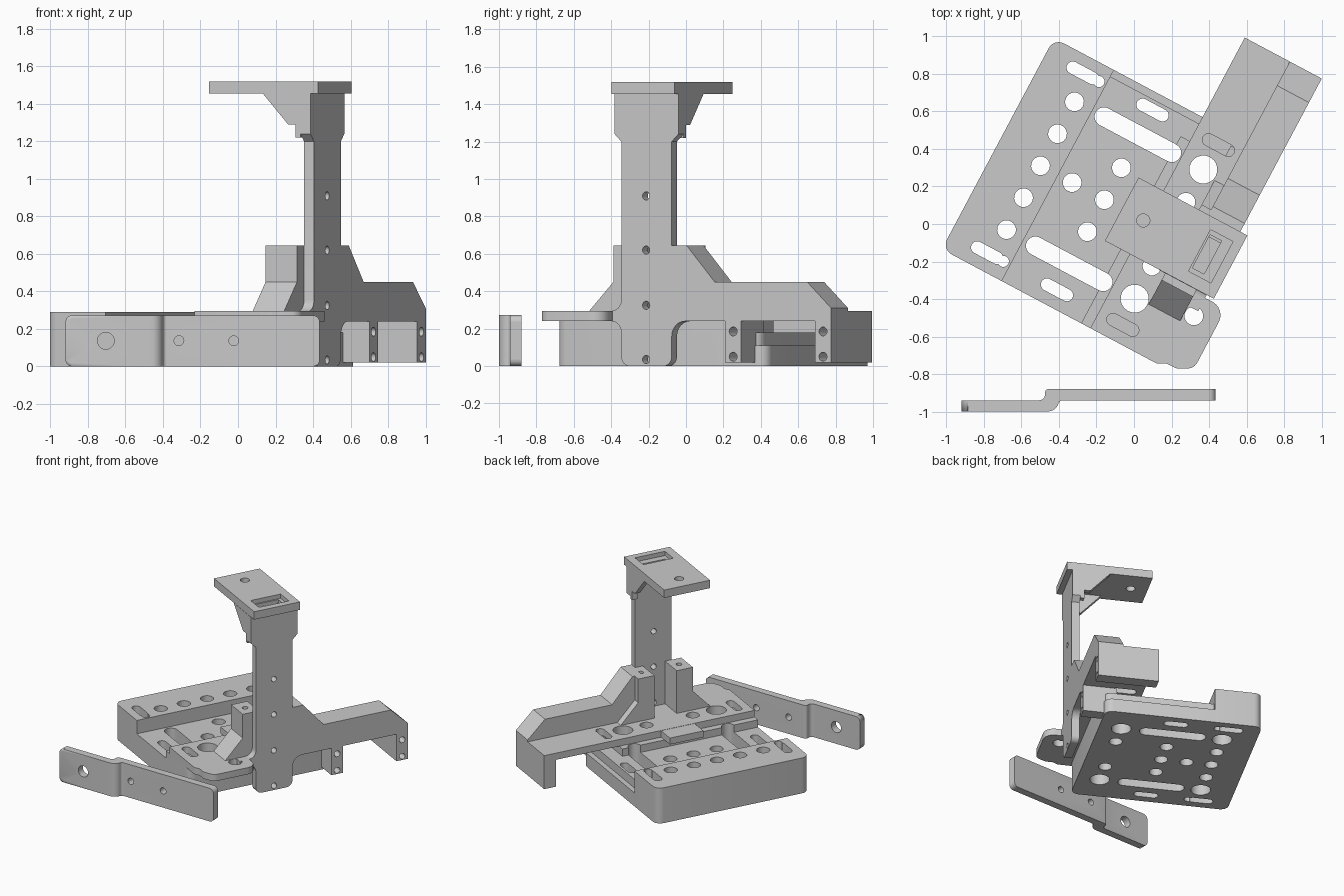
import bpy, bmesh, math
from mathutils import Matrix, Vector

if "Cube" in bpy.data.objects:
    bpy.data.objects.remove(bpy.data.objects["Cube"])

TURN = Matrix.Rotation(math.radians(-28), 4, 'Z')
grey = bpy.data.materials.new("plain grey")
grey.diffuse_color = (0.59, 0.59, 0.59, 1)
grey.use_nodes = True
grey.node_tree.nodes["Principled BSDF"].inputs["Base Color"].default_value = grey.diffuse_color


def fillet(pts, n=6):
    """Round the corners of a 2D outline; a corner is (a, b) or (a, b, radius)."""
    out = []
    for i, p in enumerate(pts):
        c = Vector(p[:2])
        r = p[2] if len(p) > 2 else 0
        if not r:
            out.append(c)
            continue
        d1 = (Vector(pts[i - 1][:2]) - c).normalized()
        d2 = (Vector(pts[(i + 1) % len(pts)][:2]) - c).normalized()
        half = d1.angle(d2) / 2
        mid = c + (d1 + d2).normalized() * r / math.sin(half)
        a = (c + d1 * r / math.tan(half) - mid).normalized()
        b = (c + d2 * r / math.tan(half) - mid).normalized()
        for k in range(n + 1):
            out.append(mid + a.slerp(b, k / n).normalized() * r)
    return out


def box(a0, a1, b0, b1, r=(0, 0, 0, 0)):
    return [(a0, b0, r[0]), (a1, b0, r[1]), (a1, b1, r[2]), (a0, b1, r[3])]


def slot(u, v, length, r, n=10):
    """Round-ended slot along u; length 0 gives a circle."""
    pts = []
    for side, start in ((1, -90), (-1, 90)):
        for k in range(n + (1 if length else 0)):
            t = math.radians(start + 180 * k / n)
            pts.append((u + side * length / 2 + r * math.cos(t), v + r * math.sin(t)))
    return pts


def add_prism(bm, pts, axis, lo, hi):
    place = {'x': lambda a, b, t: (t, a, b), 'y': lambda a, b, t: (a, t, b),
             'z': lambda a, b, t: (a, b, t)}[axis]
    outline = fillet(pts)
    rings = [[bm.verts.new(place(p[0], p[1], t)) for p in outline] for t in (lo, hi)]
    bm.faces.new(rings[0])
    bm.faces.new(rings[1])
    m = len(outline)
    for i in range(m):
        j = (i + 1) % m
        bm.faces.new((rings[0][i], rings[0][j], rings[1][j], rings[1][i]))


def make(name, shapes):
    bm = bmesh.new()
    for s in shapes:
        add_prism(bm, *s)
    bmesh.ops.recalc_face_normals(bm, faces=bm.faces)
    me = bpy.data.meshes.new(name)
    bm.to_mesh(me)
    bm.free()
    ob = bpy.data.objects.new(name, me)
    bpy.context.collection.objects.link(ob)
    return ob


def part(name, pts, axis, lo, hi, cuts=(), turned=True):
    """Extrude an outline, drill it, turn it into place."""
    ob = make(name, [(pts, axis, lo, hi)])
    if cuts:
        cutter = make(name + "_cutter", cuts)
        mod = ob.modifiers.new("holes", 'BOOLEAN')
        mod.object, mod.operation, mod.solver = cutter, 'DIFFERENCE', 'EXACT'
        mod.use_self = True
        dg = bpy.context.evaluated_depsgraph_get()
        me = bpy.data.meshes.new_from_object(ob.evaluated_get(dg))
        ob.modifiers.clear()
        ob.data = me
        bpy.data.objects.remove(cutter)
    ob.data.materials.clear()
    ob.data.materials.append(grey)
    if turned:
        ob.data.transform(TURN)
    bpy.ops.object.select_all(action='DESELECT')
    ob.select_set(True)
    bpy.context.view_layer.objects.active = ob
    bpy.ops.object.shade_smooth_by_angle(angle=math.radians(35))
    return ob


def hole(u, v, r, length=0):
    return (slot(u, v, length, r), 'z', -0.1, 0.4)


MID = 0.04   # symmetry line of the hole pattern
ends = (-1, 1)

# Base: tall ridge, sunken floor, low lip and raised seat under the bracket
ridge = [hole(-.586, MID + .193 * k, .05) for k in range(-2, 3)]
ridge += [hole(-.586, MID + .386 * s, .075)[:3] + (.16,) for s in ends]
ridge += [hole(-.62, MID + .543 * s, .033, .12) for s in ends]
ridge += [hole(-.522, MID + .543 * s, .03) for s in ends]
part("base_ridge", box(-.842, -.48, -.6, .675, (.06, 0, 0, .06)), 'z', 0, .29, ridge)

floor = [hole(-.2, MID + .193 * k, .05) for k in (-1, 0, 1)] + [hole(-.395, MID, .05)]
floor += [hole(.19, MID + .193 * k, .05) for k in (-1, 1)]
floor += [hole(-.205, MID + .39 * s, .05, .41) for s in ends]
floor += [hole(.19, MID + .39 * s, .075) for s in ends]
floor += [hole(-.198, MID + .543 * s, .033, .12) for s in ends]
part("base_lip", box(-.48, .36, -.6, .675, (0, .06, .06, 0)), 'z', 0, .11, floor)
part("base_floor", box(-.48, .36, -.6, .635, (0, .06, .06, 0)), 'z', .11, .18, floor)
part("base_seat", box(0, .36, -.6, .53, (0, .06, .1, 0)), 'z', .18, .24, floor)

# Bracket flange with its rounded ear, lying on the base
flange = [hole(.19, MID + .39 * s, .075) for s in ends]
flange += [hole(.19, MID + .193 * s, .05) for s in ends]
flange += [hole(.2, MID + .543 * s, .033, .12) for s in ends] + [hole(.512, -.283, .05)]
part("bracket_flange",
     [(.055, -.6), (.46, -.6, .03), (.5, -.575, .03), (.56, -.575, .05), (.645, -.53, .06),
      (.645, -.17, .08), (.515, -.17), (.515, 1.155), (.055, 1.155)], 'z', .24, .295, flange)
part("bracket_tongue", box(-.09, .055, -.1, .18), 'z', .24, .293)

# Upright wall: column, widened top and arm side in one outline
wall = [(slot(.035, z, 0, .022), 'x', .3, .6) for z in (.035, .325, .62, .91)]
part("column_wall",
     [(-.115, 0, .05), (.19, 0, .05), (.19, .24, .08), (1.155, .24), (1.155, .31), (1.01, .45),
      (.45, .45), (.28, .645), (.19, .645), (.19, 1.2), (.23, 1.24), (.23, 1.455),
      (-.155, 1.455), (-.155, 1.24), (-.115, 1.2), (-.115, .295, .06), (-.25, .295),
      (-.25, .24), (-.115, .24, .06)], 'x', .46, .52, wall)
part("arm_block", [(.2, .295), (1.155, .295), (1.155, .31), (1.01, .45), (.45, .45), (.28, .645),
                   (.2, .645)], 'x', .327, .46)

# Pair of sloped towers beside the column
for side, label in ((-1, "front"), (1, "back")):
    prof = [(.093, .295), (.374, .295), (.228, .45), (.228, .645), (.093, .645)]
    part(label + "_tower", [(.033 + side * v, z) for v, z in prof], 'x', .27, .46,
         [(slot(.365, .033 + side * .16, 0, .022), 'z', .5, .8)])

# Legs under the arm
for label, u0, v0, v1 in (("inner", .26, .514, .61), ("outer", .055, 1.057, 1.155)):
    drill = [(slot((v0 + v1) / 2, z, 0, .024), 'x', .38, .6) for z in (.05, .185)]
    part(label + "_leg", box(u0, .52, v0, v1), 'z', .02, .24, drill)

# Head plate with a round hole and a stepped window, on two gussets
part("head_plate", box(-.095, .563, -.152, .23), 'z', 1.455, 1.52,
     [(slot(.035, MID, 0, .035), 'z', 1.4, 1.6),
      (box(.375, .51, -.085, .165), 'z', 1.485, 1.6),
      (box(.385, .455, -.06, .14), 'z', 1.4, 1.55)])
for label, v in (("front", -.154), ("back", .187)):
    part(label + "_gusset", [(.46, 1.22), (.46, 1.455), (.232, 1.455), (.385, 1.29), (.43, 1.29),
                             (.43, 1.22)], 'y', v, v + .043)

# Loose joggled strap
strap = part("strap",
             [(-.92, -1), (-.4, -1, .06), (-.4, -.94, .02), (.435, -.94), (.435, -.88),
              (-.475, -.88, .02), (-.475, -.94, .03), (-.92, -.94)], 'z', 0, .272,
             [(slot(x, .137, 0, r), 'y', -1.2, -.7)
              for x, r in ((-.705, .045), (-.315, .026), (-.022, .026))], turned=False)
# Round the upright end corners of the strap
bm = bmesh.new()
bm.from_mesh(strap.data)
edges = [e for e in bm.edges
         if all(v.co.x < -.919 or v.co.x > .434 for v in e.verts)
         and abs(e.verts[0].co.z - e.verts[1].co.z) < 1e-4
         and abs(e.verts[0].co.x - e.verts[1].co.x) < 1e-4]
bmesh.ops.bevel(bm, geom=edges, offset=.035, segments=5, profile=.5, affect='EDGES')
bm.to_mesh(strap.data)
bm.free()
